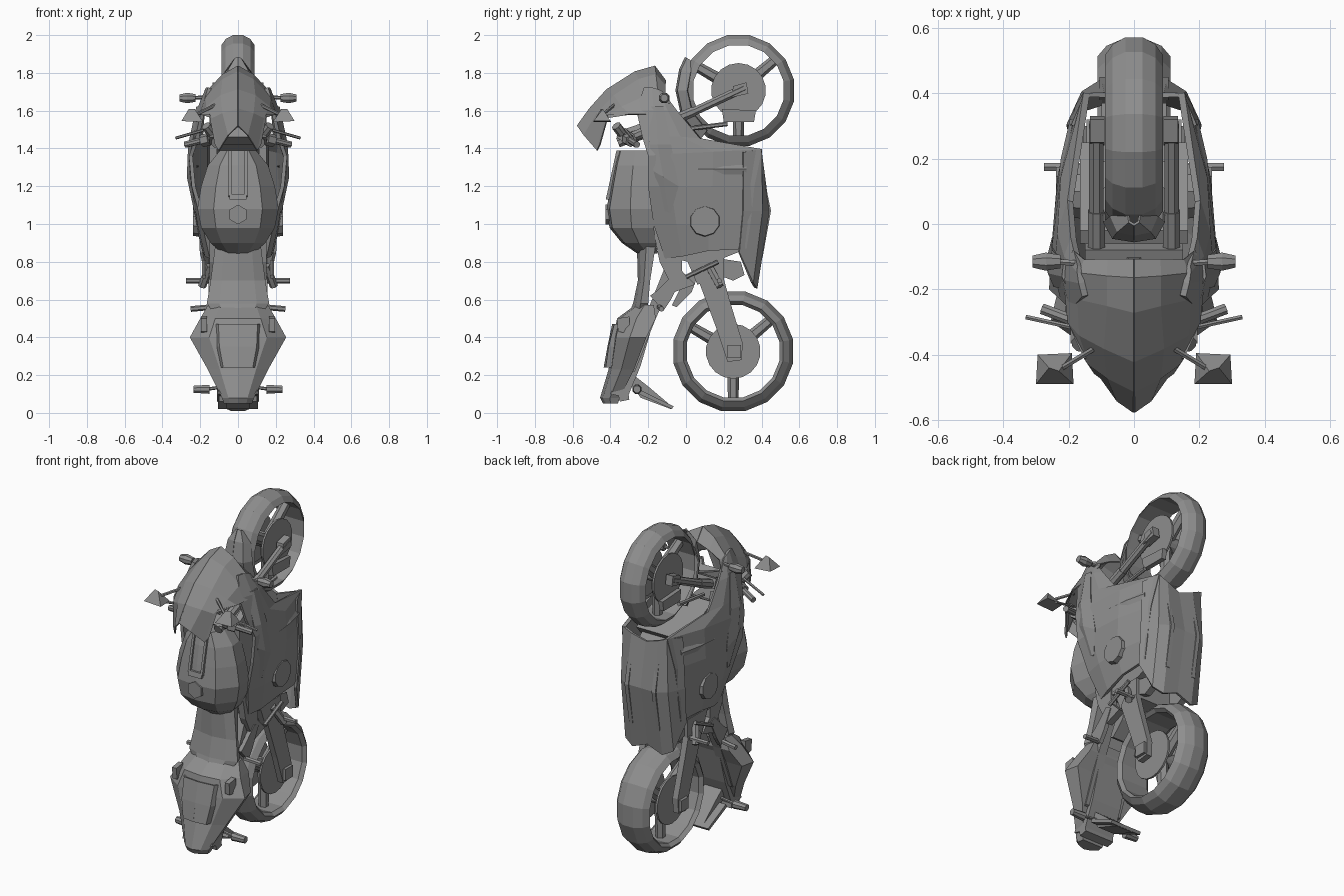
import bpy, math
from mathutils import Vector

# dark grey paint shared by all parts
PAINT = bpy.data.materials.new("dark_grey")
PAINT.diffuse_color = (.27, .27, .27, 1)


def mesh(name, verts, faces, mirror=False, thick=0):
    me = bpy.data.meshes.new(name)
    me.from_pydata([tuple(v) for v in verts], [], faces)
    me.materials.append(PAINT)
    ob = bpy.data.objects.new(name, me)
    bpy.context.collection.objects.link(ob)
    if thick:
        s = ob.modifiers.new("thickness", 'SOLIDIFY')
        s.thickness, s.offset = thick, 0
    if mirror:
        m = ob.modifiers.new("mirror", 'MIRROR')
        m.use_clip = True
    return ob


def skin(name, rows, thick=0, caps=False):
    """Bridge rows of equal point count, mirrored in x."""
    n = len(rows[0])
    faces = [(i * n + j, i * n + j + 1, (i + 1) * n + j + 1, (i + 1) * n + j)
             for i in range(len(rows) - 1) for j in range(n - 1)]
    if caps:
        faces += [tuple(range(n))[::-1], tuple(range((len(rows) - 1) * n, len(rows) * n))]
    return mesh(name, [p for r in rows for p in r], faces, True, thick)


def prism(name, prof, x0, x1, mirror=False):
    """Extrude a (y, z) profile along x."""
    n = len(prof)
    v = [(x, y, z) for x in (x0, x1) for y, z in prof]
    f = [(i, (i + 1) % n, n + (i + 1) % n, n + i) for i in range(n)]
    return mesh(name, v, f + [tuple(range(n))[::-1], tuple(range(n, 2 * n))], mirror)


def rod(name, a, b, r, r2=None, n=8, mirror=True):
    a, b = Vector(a), Vector(b)
    q = (b - a).to_track_quat('Z', 'Y')
    v = [p + q @ Vector((k * math.cos(t), k * math.sin(t), 0))
         for p, k in ((a, r), (b, r if r2 is None else r2))
         for t in [2 * math.pi * (i + .5) / n for i in range(n)]]
    f = [(i, (i + 1) % n, n + (i + 1) % n, n + i) for i in range(n)]
    return mesh(name, v, f + [tuple(range(n))[::-1], tuple(range(n, 2 * n))], mirror)


def lathe(name, prof, c, n=16):
    """Spin a closed (radius, x) profile about an x-axis at c = (y, z)."""
    m = len(prof)
    v = [(x, c[0] + r * math.cos(t), c[1] + r * math.sin(t))
         for t in [2 * math.pi * (i + .5) / n for i in range(n)] for r, x in prof]
    f = [(i * m + j, i * m + (j + 1) % m, ((i + 1) % n) * m + (j + 1) % m, ((i + 1) % n) * m + j)
         for i in range(n) for j in range(m)]
    return mesh(name, v, f)


def shell(name, table):
    """Closed rounded body from rows of z, half width, outer y, inner y."""
    rows = [[(0, yo, z), (w * .6, yo + .015, z), (w, yo + (yi - yo) * .5, z),
             (w * .92, yi, z), (0, yi, z)] for z, w, yo, yi in table]
    return skin(name, rows, caps=True)


def wheel(name, c, R, w, rim, disc_x):
    y, z = c
    lathe(name + "_tyre", [(R, -w * .3), (R, w * .3), (R - .022, w * .75), (R - .055, w),
                           (rim, w * .8), (rim, -w * .8), (R - .055, -w), (R - .022, -w * .75)], c)
    rod(name + "_hub", (-disc_x, y, z), (disc_x, y, z), .045, n=12, mirror=False)
    rod(name + "_disc", (disc_x - .012, y, z), (disc_x, y, z), .145, n=18)
    for k, a in enumerate((40, 150, 270)):
        d = Vector((0, math.cos(math.radians(a)), math.sin(math.radians(a))))
        o = Vector((0, y, z))
        rod(f"{name}_spoke_{k}", o, o + d * rim, .035, .028, 6, False)


# wheels
FW, RW = (.278, 1.707), (.25, .326)
wheel("front_wheel", FW, .299, .088, .245, .075)
wheel("rear_wheel", RW, .323, .112, .25, .08)

# front fender hugging the tyre
rows = []
for a, w in ((148, .02), (160, .07), (180, .092), (205, .092), (232, .09)):
    c, s = math.cos(math.radians(a)), math.sin(math.radians(a))
    rows.append([(x, FW[0] + r * c, FW[1] + r * s) for x, r in ((0, .33), (w * .7, .32), (w, .27))])
skin("front_fender", rows, .008)

# forks, triple clamps, axle and brakes
rod("fork_lower", (.115, .31, 1.72), (.115, .02, 1.585), .024)
rod("fork_upper", (.115, .04, 1.595), (.115, -.36, 1.43), .028)
prism("axle_lug", [(.24, 1.67), (.33, 1.69), (.32, 1.75), (.25, 1.73)], .09, .135, True)
prism("front_caliper", [(.19, 1.61), (.2, 1.54), (.36, 1.54), (.37, 1.6)], .07, .1, True)
rod("fork_stay", (.105, .22, 1.53), (.105, -.02, 1.5), .012, n=6)
prism("upper_clamp", [(-.37, 1.46), (-.33, 1.51), (-.27, 1.47), (-.31, 1.42)], -.15, .15)
prism("lower_clamp", [(-.14, 1.56), (-.08, 1.585), (-.06, 1.53), (-.12, 1.5)], -.15, .15)
rod("steering_head", (0, -.32, 1.46), (0, -.09, 1.54), .045, mirror=False)

# handlebars and levers
rod("handlebar_grip", (.12, -.32, 1.46), (.28, -.26, 1.42), .018)
rod("control_block", (.15, -.31, 1.45), (.19, -.29, 1.44), .034, n=6)
rod("brake_lever", (.17, -.32, 1.5), (.33, -.285, 1.455), .008, n=6)
rod("reservoir", (.14, -.34, 1.48), (.17, -.37, 1.52), .026, n=8)

# front cowl and windscreen
skin("front_cowl", [
    [(0, -.11, 1.76), (.08, -.11, 1.73), (.15, -.11, 1.69), (.185, -.08, 1.64)],
    [(0, -.165, 1.835), (.08, -.16, 1.79), (.165, -.15, 1.7), (.2, -.13, 1.63)],
    [(0, -.27, 1.805), (.08, -.25, 1.765), (.17, -.23, 1.67), (.21, -.2, 1.58)],
    [(0, -.42, 1.71), (.09, -.38, 1.68), (.165, -.34, 1.62), (.2, -.3, 1.58)],
    [(0, -.51, 1.61), (.08, -.47, 1.585), (.135, -.43, 1.56), (.15, -.41, 1.58)],
    [(0, -.575, 1.52), (.05, -.54, 1.47), (.1, -.47, 1.39), (.12, -.455, 1.42)]], .008)

# side fairings, with the raised blade, frame recess bars and engine cover
skin("side_fairing", [
    [(.15, -.22, 1.72), (.16, -.18, 1.72), (.165, -.15, 1.71), (.165, -.13, 1.7)],
    [(.185, -.26, 1.6), (.21, -.17, 1.6), (.205, -.1, 1.6), (.185, -.045, 1.59)],
    [(.215, -.23, 1.46), (.235, -.15, 1.46), (.225, -.03, 1.46), (.195, .07, 1.45)],
    [(.25, -.2, 1.36), (.245, -.1, 1.37), (.215, .14, 1.38), (.145, .4, 1.395)],
    [(.235, -.2, 1.2), (.24, -.08, 1.2), (.225, .14, 1.2), (.17, .36, 1.2)],
    [(.18, -.17, 1.0), (.205, -.05, 1.0), (.215, .12, 1.0), (.18, .34, 1.0)],
    [(.14, -.11, .82), (.165, -.02, .83), (.18, .12, .86), (.18, .32, .87)]], .02)
skin("fairing_blade", [
    [(.195, -.2, 1.62), (.215, -.16, 1.62), (.21, -.12, 1.62)],
    [(.24, -.19, 1.42), (.258, -.15, 1.42), (.245, -.08, 1.42)],
    [(.25, -.17, 1.28), (.265, -.12, 1.25), (.245, -.04, 1.2)],
    [(.22, -.11, 1.07), (.225, -.09, 1.06), (.222, -.08, 1.06)]], .012)
skin("fairing_vent", [
    [(.22, .05, 1.31), (.205, .2, 1.31), (.18, .32, 1.31)],
    [(.235, .06, 1.29), (.218, .2, 1.29), (.19, .32, 1.29)],
    [(.225, .09, 1.26), (.21, .2, 1.26), (.18, .32, 1.26)]], .012)
rod("engine_cover", (.16, .1, 1.015), (.238, .1, 1.015), .088, .078, 10)

# belly pan with ribs
skin("belly_pan", [
    [(0, .385, 1.34), (.09, .395, 1.37), (.145, .395, 1.395), (.185, .3, 1.38)],
    [(0, .435, 1.07), (.1, .435, 1.07), (.155, .4, 1.07), (.2, .3, 1.07)],
    [(0, .37, .7), (.1, .37, .66), (.16, .35, .69), (.195, .28, .85)]], .016)
prism("belly_rib", [(.39, 1.28), (.41, 1.26), (.45, 1.07), (.405, .82), (.38, .8)], .08, .105, True)

# engine, radiator and frame
prism("engine", [(-.12, 1.3), (.2, 1.32), (.32, 1.2), (.3, .86), (.1, .78), (-.08, .82)], -.145, .145)
prism("radiator", [(-.06, 1.45), (-.02, 1.47), (.25, 1.33), (.2, 1.27)], -.165, .165)
prism("frame_spar", [(-.2, 1.42), (-.08, 1.5), (-.02, 1.2), (-.02, .75), (.05, .68), (-.06, .64),
                     (-.14, .8), (-.2, 1.1)], .11, .15, True)

# fuel tank with cap and strap
shell("fuel_tank", [(1.39, .095, -.36, -.18), (1.31, .16, -.38, -.18), (1.2, .195, -.4, -.18),
                    (1.08, .215, -.42, -.17), (.98, .195, -.405, -.17), (.9, .145, -.34, -.16),
                    (.845, .085, -.26, -.15)])
rod("filler_cap", (0, -.4, 1.05), (0, -.425, 1.05), .052, n=6, mirror=False)
prism("tank_strap", [(-.35, 1.39), (-.368, 1.39), (-.42, 1.15), (-.4, 1.14)], .035, .05, True)
prism("tank_strap_end", [(-.4, 1.16), (-.418, 1.16), (-.425, 1.13), (-.4, 1.13)], -.045, .045)

# seat, tail and pillion pad
shell("seat", [(.89, .12, -.26, -.16), (.7, .145, -.255, -.19), (.58, .165, -.28, -.2), (.53, .13, -.3, -.2)])
shell("tail", [(.57, .16, -.27, -.17), (.5, .2, -.365, -.16), (.4, .255, -.385, -.21),
               (.23, .16, -.41, -.275), (.08, .085, -.455, -.35), (.05, .075, -.44, -.36)])
skin("pillion_pad", [[(0, -.385, .47), (.1, -.375, .47), (.12, -.34, .47)],
                     [(0, -.41, .35), (.095, -.405, .35), (.11, -.37, .35)],
                     [(0, -.43, .24), (.075, -.42, .24), (.085, -.39, .24)]], .012)
prism("tail_fin", [(-.365, .5), (-.3, .51), (-.3, .42), (-.36, .43)], .165, .195, True)
prism("subframe", [(-.03, .78), (-.1, .8), (-.22, .5), (-.32, .2), (-.27, .22), (-.16, .5)],
      .07, .125, True)
prism("undertail", [(-.15, .56), (-.2, .56), (-.4, .1), (-.31, .08), (-.24, .25)], -.1, .1)
prism("rear_light", [(-.37, .14), (-.31, .14), (-.3, .07), (-.35, .06)], -.1, .1)
prism("plate_holder", [(-.33, .2), (-.29, .21), (-.2, .14), (-.07, .03), (-.08, .02), (-.24, .08)], -.06, .06)
prism("number_plate", [(-.25, .1), (-.24, .12), (-.065, .035), (-.075, .02)], -.105, .105)

# swingarm, hugger, chain and rear brake
prism("swingarm", [(.07, .69), (.1, .73), (.2, .71), (.23, .6), (.3, .37), (.295, .28), (.22, .27),
                   (.16, .45)], .118, .155, True)
prism("swingarm_pivot", [(.0, .82), (.2, .82), (.2, .7), (.06, .68)], -.15, .15)
prism("axle_block", [(.22, .36), (.29, .36), (.29, .29), (.22, .29)], .15, .172, True)
prism("rear_linkage", [(.16, .82), (.29, .8), (.31, .73), (.25, .7), (.17, .73)], .09, .13, True)
prism("hugger", [(.02, .74), (.06, .72), (.03, .64), (-.05, .56), (-.075, .57), (-.03, .66)], -.11, .11)

# foot pegs and brackets
prism("peg_bracket", [(-.06, .74), (-.02, .72), (-.08, .6), (-.12, .54), (-.19, .62), (-.15, .65)],
      .13, .155, True)
rod("rider_peg", (.14, .175, .7), (.275, .175, .7), .014, n=6)
rod("peg_plate", (.15, .12, .78), (.19, .18, .67), .022, n=6)
rod("passenger_peg", (.14, -.14, .56), (.25, -.13, .55), .015, n=6)
rod("shift_lever", (.18, .0, .72), (.18, .17, .8), .012, n=6)

# indicators and mirrors
rod("front_indicator_stalk", (.17, -.12, 1.67), (.25, -.115, 1.668), .01, n=6)
rod("front_indicator", (.225, -.115, 1.667), (.27, -.115, 1.667), .022, .03)
rod("front_indicator_tip", (.27, -.115, 1.667), (.31, -.115, 1.667), .03, .02)
rod("rear_indicator_stalk", (.06, -.26, .14), (.17, -.26, .125), .009, n=6)
rod("rear_indicator", (.15, -.26, .125), (.235, -.26, .125), .026, .02)
rod("mirror_stalk", (.12, -.38, 1.63), (.22, -.44, 1.58), .009, n=6)
mesh("mirror", [(.185, -.49, 1.54), (.3, -.49, 1.545), (.295, -.4, 1.545), (.19, -.395, 1.54),
                (.23, -.45, 1.61), (.26, -.44, 1.61)],
     [(3, 2, 1, 0), (0, 1, 5, 4), (1, 2, 5), (2, 3, 4, 5), (3, 0, 4)], True)
